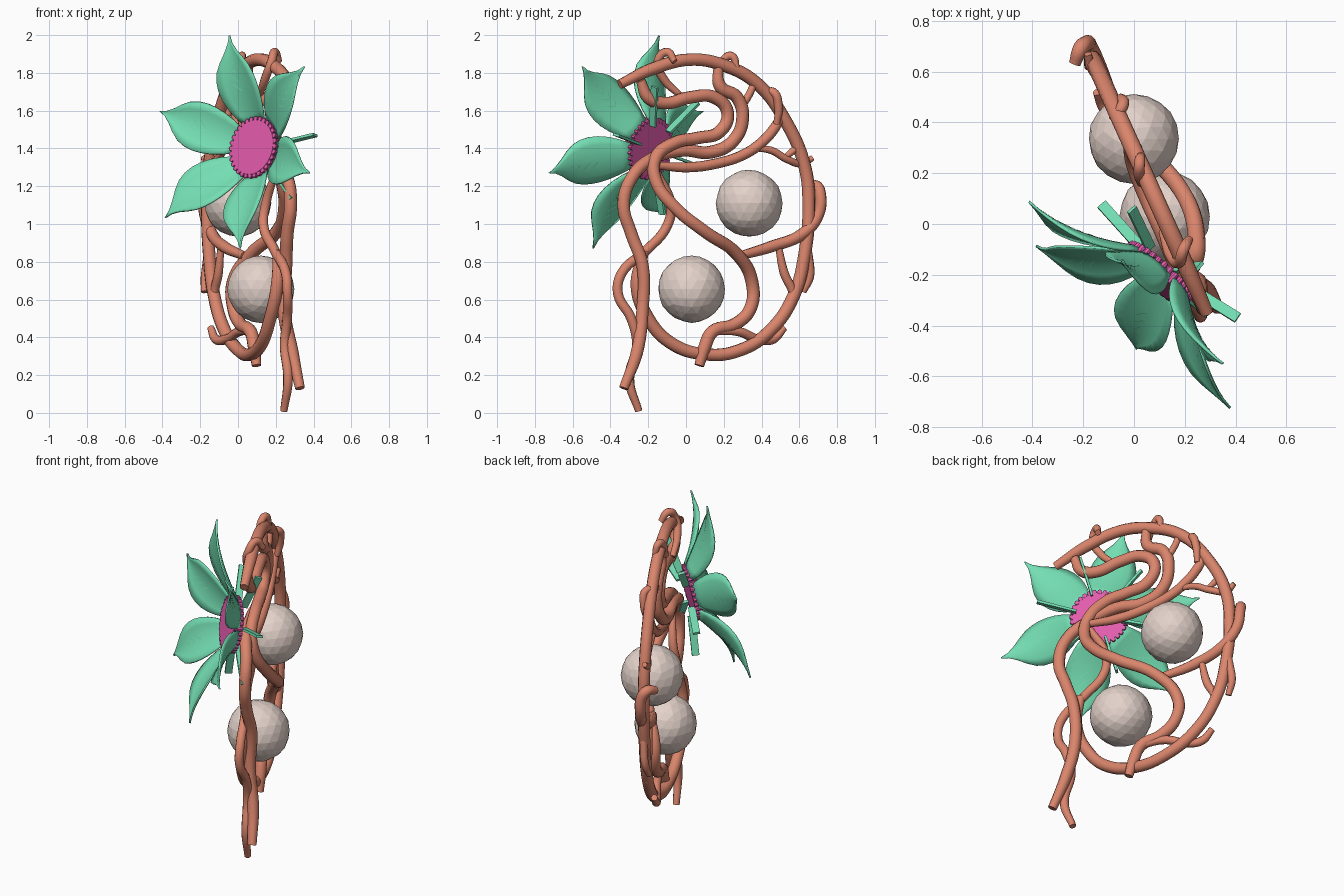
import bpy, bmesh, math, random
from mathutils import Matrix, Vector

random.seed(4)
cube = bpy.data.objects.get("Cube")
if cube:
    bpy.data.objects.remove(cube)


def material(name, rgb):
    mat = bpy.data.materials.new(name)
    mat.use_nodes = True
    mat.diffuse_color = (*rgb, 1)
    node = next(n for n in mat.node_tree.nodes if n.type == 'BSDF_PRINCIPLED')
    node.inputs["Base Color"].default_value = (*rgb, 1)
    node.inputs["Roughness"].default_value = 0.8
    return mat


BARK = material("terracotta_bark", (0.70, 0.235, 0.15))
LEAF = material("mint_leaf", (0.175, 0.73, 0.45))
PINK = material("pink_centre", (0.79, 0.11, 0.43))
STONE = material("pale_stone", (0.77, 0.645, 0.59))


def add_mesh(name, bm, mat, matrix=None):
    if matrix:
        bm.transform(matrix)
    mesh = bpy.data.meshes.new(name)
    bm.to_mesh(mesh)
    bm.free()
    mesh.materials.append(mat)
    obj = bpy.data.objects.new(name, mesh)
    bpy.context.collection.objects.link(obj)
    return obj


# Everything woody lies near one slanted upright plane
def on_plane(y, z, offset=0.0):
    return Vector((0.13 - 0.45 * y + offset, y, z))


# Vine: a smooth tube with narrower ends through (y, z, offset) points
def vine(name, radius, points, tip=0.75):
    curve = bpy.data.curves.new(name, 'CURVE')
    curve.dimensions = '3D'
    curve.bevel_depth = radius
    curve.bevel_resolution = 3
    curve.resolution_u = 6
    curve.use_fill_caps = True
    spline = curve.splines.new('BEZIER')
    spline.bezier_points.add(len(points) - 1)
    for i, (knot, p) in enumerate(zip(spline.bezier_points, points)):
        knot.co = on_plane(*p)
        knot.handle_left_type = knot.handle_right_type = 'AUTO'
        knot.radius = tip if i in (0, len(points) - 1) else 1
    temp = bpy.data.objects.new(name + "_path", curve)
    bpy.context.collection.objects.link(temp)
    mesh = bpy.data.meshes.new_from_object(
        temp.evaluated_get(bpy.context.evaluated_depsgraph_get()))
    bpy.data.objects.remove(temp)
    mesh.materials.clear()
    mesh.materials.append(BARK)
    for poly in mesh.polygons:
        poly.use_smooth = len(poly.vertices) == 4
        poly.material_index = 0
    obj = bpy.data.objects.new(name, mesh)
    bpy.context.collection.objects.link(obj)


# Outer frame
vine("outer_ring", 0.034, [
    (-.35, 1.74), (-.18, 1.82), (.02, 1.87), (.2, 1.84), (.38, 1.74), (.53, 1.54),
    (.63, 1.3), (.65, 1.1), (.63, .85), (.57, .62), (.45, .44), (.28, .33),
    (.1, .31, -.02), (-.08, .37, -.04), (-.2, .5, -.05), (-.26, .68, -.04),
    (-.22, .86, -.02)])

# Inner curls
vine("inner_curl", 0.034, [
    (-.24, 1.76), (-.2, 1.67), (-.11, 1.64), (.02, 1.67), (.15, 1.67), (.22, 1.59),
    (.18, 1.49), (.06, 1.455), (-.06, 1.43), (-.16, 1.35), (-.16, 1.23, .03),
    (-.06, 1.09, .09), (.1, .96, .12), (.27, .84, .06), (.35, .69), (.34, .55),
    (.26, .47), (.14, .43), (.1, .35), (.07, .25)])
vine("outer_curl", 0.034, [
    (.17, 1.83), (.18, 1.73), (.27, 1.67), (.3, 1.56), (.25, 1.44, -.02),
    (.13, 1.38, -.03), (-.02, 1.39, -.03), (-.17, 1.35, -.03), (-.29, 1.24),
    (-.33, 1.1), (-.29, .95), (-.23, .78, .02), (-.23, .55, .01),
    (-.26, .32, .04), (-.33, .13, .05)])
vine("long_root", 0.026, [
    (-.25, .01), (-.3, .18), (-.26, .36), (-.29, .5), (-.36, .63, -.03),
    (-.34, .74, -.03), (-.21, .86, -.03), (-.1, .99, -.04), (-.08, 1.1, -.02),
    (-.15, 1.27)])
vine("cross_branch", 0.028, [
    (.51, 1.58), (.47, 1.51), (.41, 1.44), (.31, 1.37), (.16, 1.32),
    (0, 1.3), (-.15, 1.31)])

# Side branches
vine("upper_twig", 0.02, [
    (.36, 1.4), (.45, 1.39), (.54, 1.34), (.62, 1.32, -.02), (.67, 1.35, -.01)])
vine("fork_twig", 0.019, [(.52, 1.35), (.57, 1.39), (.6, 1.42)])
vine("curl_twig", 0.02, [(.28, 1.6), (.32, 1.66), (.35, 1.72), (.36, 1.76)])
vine("side_branch", 0.031, [
    (.28, .83, .03), (.45, .88), (.62, .95, .01), (.7, 1.05, .01), (.71, 1.16),
    (.69, 1.2, -.03), (.63, 1.19, -.08)])
vine("side_link", 0.024, [(.49, .88), (.52, .74), (.57, .62), (.56, .56)])
vine("outer_twig", 0.023, [(.63, .95), (.65, .82), (.655, .72, -.01), (.62, .64, -.03)])
vine("lower_branch", 0.025, [
    (.14, .43), (.28, .43), (.38, .39, -.02), (.46, .39, -.04), (.52, .45, -.04)])
vine("top_hook", 0.023, [
    (-.03, 1.68, -.03), (-.12, 1.77, -.04), (-.15, 1.86, -.02), (-.1, 1.91, .02),
    (-.06, 1.86, .06)])
vine("small_hook", 0.022, [
    (.16, 1.78, -.03), (.2, 1.87, -.02), (.24, 1.89), (.27, 1.82, .02)])
vine("knot_hook", 0.023, [
    (.41, 1.68, -.03), (.46, 1.7, .03), (.49, 1.62, .04), (.48, 1.53, .02)])

# Two faceted stones held in the vines
for name, y, z, offset in (("upper_stone", .335, 1.11, .02), ("lower_stone", .03, .655, .005)):
    bm = bmesh.new()
    bmesh.ops.create_icosphere(bm, subdivisions=3, radius=0.178)
    for v in bm.verts:
        v.co *= random.uniform(.985, 1.008)
    add_mesh(name, bm, STONE, Matrix.Translation(on_plane(y, z, offset)))

# Flower frame: local X points at the top petal, local Z is the facing
facing = Vector((-.66, -.72, .19)).normalized()
first = Vector((-.03, .17, .556))
first = (first - facing * first.dot(facing)).normalized()
side = facing.cross(first)
flower = Matrix.Translation((.1, -.19, 1.4)) @ Matrix((first, side, facing)).transposed().to_4x4()

# Flower centre ringed by short pegs
bm = bmesh.new()
bmesh.ops.create_cone(bm, cap_ends=True, segments=36, radius1=.15, radius2=.147, depth=.05,
                      matrix=Matrix.Translation((0, 0, .012)))
PEGS = 32
for i in range(PEGS):
    place = Matrix.Rotation(math.tau * i / PEGS, 4, 'Z') @ Matrix.Translation((.154, 0, .01))
    bmesh.ops.create_cone(bm, cap_ends=True, segments=8, radius1=.013, radius2=.013,
                          depth=.05, matrix=place)
add_mesh("flower_centre", bm, PINK, flower)

# Petal surface: t runs from base to tip, s across
WIDTHS = (.07, .097, .116, .127, .13, .124, .108, .078, .042, .014, .001)
ROWS = len(WIDTHS) - 1


def petal_point(t, s, lift=0.0):
    k = min(int(t * ROWS), ROWS - 1)
    w = WIDTHS[k] + (WIDTHS[k + 1] - WIDTHS[k]) * (t * ROWS - k)
    rise = .185 * (1 - (1 - t) ** 1.8) - .008
    return Vector((.14 + .45 * t, s * w, rise + .25 * w * s * s + lift))


def ribbon(bm, start, end, lift, half, steps):
    pts = [petal_point(*(a + (b - a) * i / steps for a, b in zip(start, end)), lift)
           for i in range(steps + 1)]
    run = pts[-1] - pts[0]
    across = Vector((-run.y, run.x, 0)).normalized() * half
    rows = [(bm.verts.new(p - across), bm.verts.new(p + across)) for p in pts]
    for (a, b), (c, d) in zip(rows, rows[1:]):
        bm.faces.new((a, c, d, b))


COLS = 6
for n in range(6):
    turn = flower @ Matrix.Rotation(math.tau * n / 6, 4, 'Z')
    bm = bmesh.new()
    grid = [[bm.verts.new(petal_point(i / ROWS, 2 * j / COLS - 1)) for j in range(COLS + 1)]
            for i in range(ROWS + 1)]
    for a, b in zip(grid, grid[1:]):
        for j in range(COLS):
            bm.faces.new((a[j], b[j], b[j + 1], a[j + 1])).smooth = True
    petal = add_mesh(f"petal_{n + 1}", bm, LEAF, turn)
    solid = petal.modifiers.new("thickness", 'SOLIDIFY')
    solid.thickness, solid.offset = .01, 0

    # Fine raised veins on both faces of the petal
    bm = bmesh.new()
    for lift in (.007, -.007):
        ribbon(bm, (.25, 0), (.85, 0), lift, .002, 6)
        for t in (.36, .46, .56, .66):
            for s in (-.28, .28):
                ribbon(bm, (t, 0), (t + .08, s), lift, .0015, 3)
    add_mesh(f"petal_veins_{n + 1}", bm, LEAF, turn)

    # Narrow strap sepal between petals, standing edge-on behind the centre
    bm = bmesh.new()
    bmesh.ops.create_cube(bm, size=1, matrix=Matrix.Translation((.245, 0, -.045))
                          @ Matrix.Rotation(.14, 4, 'Y') @ Matrix.Diagonal((.23, .014, .042, 1)))
    add_mesh(f"sepal_{n + 1}", bm, LEAF, turn @ Matrix.Rotation(math.pi / 6, 4, 'Z'))
